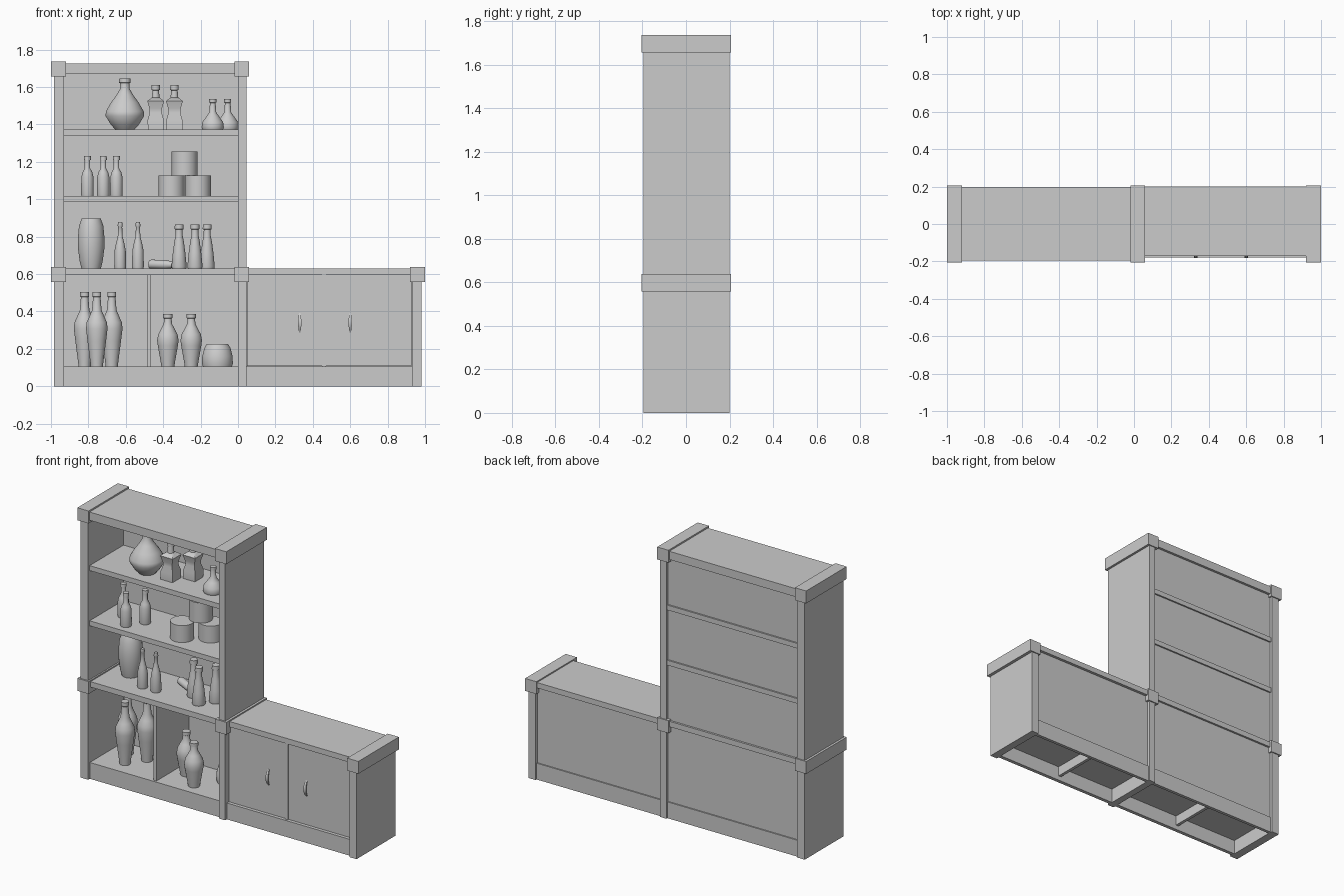
import bpy, bmesh, math
from mathutils import Matrix, Vector

if "Cube" in bpy.data.objects:
    bpy.data.objects.remove(bpy.data.objects["Cube"], do_unlink=True)

GREY = (0.6, 0.6, 0.6, 1.0)
mat = bpy.data.materials.new("plain grey")
mat.use_nodes = True
mat.diffuse_color = GREY
mat.node_tree.nodes["Principled BSDF"].inputs["Base Color"].default_value = GREY


def add_object(name, bm, smooth=False):
    bmesh.ops.recalc_face_normals(bm, faces=bm.faces)
    mesh = bpy.data.meshes.new(name)
    for f in bm.faces:
        f.smooth = smooth
    bm.to_mesh(mesh)
    bm.free()
    if smooth:
        mesh.set_sharp_from_angle(angle=math.radians(40))
    mesh.materials.append(mat)
    obj = bpy.data.objects.new(name, mesh)
    bpy.context.collection.objects.link(obj)
    return obj


def box(name, x, y, z):
    """Box from (min, max) ranges."""
    bm = bmesh.new()
    bmesh.ops.create_cube(bm, size=1)
    for v in bm.verts:
        v.co = [r[0] if c < 0 else r[1] for c, r in zip(v.co, (x, y, z))]
    return add_object(name, bm)


def lathe(name, profile, height, loc, sides=24):
    """Capped revolved shape; profile holds (radius, height fraction)."""
    bm = bmesh.new()
    grow = math.sqrt(2) if sides == 4 else 1
    rings = []
    for r, h in profile:
        rings.append([bm.verts.new((r * grow * math.cos(a), r * grow * math.sin(a), h * height))
                      for a in (math.tau * (i + 0.5) / sides for i in range(sides))])
    for low, high in zip(rings, rings[1:]):
        for i in range(sides):
            j = (i + 1) % sides
            bm.faces.new((low[i], low[j], high[j], high[i]))
    bm.faces.new(rings[0])
    bm.faces.new(rings[-1])
    obj = add_object(name, bm, smooth=True)
    obj.location = loc
    return obj


# Upright side panels
LEFT, MID, RIGHT = (-0.985, -0.93), (0, 0.045), (0.93, 0.98)
TALL, LOW = 1.73, 0.63
for name, x, top in (("outer_panel", LEFT, TALL), ("middle_panel", MID, TALL), ("end_panel", RIGHT, LOW)):
    box(name, x, (-0.195, 0.2), (0, top))

# Block mouldings around the panel tops
for name, x in (("outer", (-1, -0.92)), ("middle", (-0.02, 0.06)), ("end", (0.92, 1))):
    box(name + "_counter_cap", x, (-0.205, 0.207), (0.558, 0.638))
    if name != "end":
        box(name + "_top_cap", x, (-0.205, 0.207), (1.655, 1.735))

# Tall bay: top board, shelves, counter, back
BAY = (LEFT[1], MID[0])
SIDE_BAY = (MID[1], RIGHT[0])
box("top_board", BAY, (-0.195, 0.198), (1.672, 1.725))
for z in (1.34, 0.985):
    box("shelf", BAY, (-0.18, 0.192), (z, z + 0.032))
box("tall_bay_counter", BAY, (-0.185, 0.195), (0.595, LOW))
box("tall_back", BAY, (0.165, 0.182), (0.1, 1.68))

# Low bay counter and back
box("low_bay_counter", SIDE_BAY, (-0.17, 0.2), (0.595, LOW))
box("low_back", SIDE_BAY, (0.165, 0.182), (0.1, 0.6))

# Plinths, floors and dividers for both lower bays
for bay, x in ((BAY, (-0.485, -0.465)), (SIDE_BAY, (0.45, 0.47))):
    box("front_plinth", bay, (-0.178, -0.155), (0, 0.105))
    box("back_plinth", bay, (0.17, 0.19), (0, 0.105))
    box("floor", bay, (-0.16, 0.175), (0.093, 0.105))
    box("divider", x, (-0.165, 0.175), (0.03, 0.6))

# Doors with bowed handles
for name, x, hx in (("left", (0.047, 0.45), 0.33), ("right", (0.47, 0.928), 0.6)):
    box(name + "_door", x, (-0.16, -0.142), (0.107, 0.594))
    bm = bmesh.new()
    rings = []
    for i in range(9):
        t = i / 4 - 1
        y, z = -0.158 - 0.02 * (1 - t * t), 0.34 + 0.052 * t
        w = 0.004 + 0.005 * (1 - t * t)
        rings.append([bm.verts.new((hx + a, y + b, z)) for a, b in
                      ((-w, -0.003), (w, -0.003), (w, 0.004), (-w, 0.004))])
    for p, q in zip(rings, rings[1:]):
        for i in range(4):
            bm.faces.new((p[i], p[i - 1], q[i - 1], q[i]))
    bm.faces.new(rings[0])
    bm.faces.new(rings[-1])
    add_object(name + "_handle", bm, smooth=True)

# Vessel profiles
TALL_BOTTLE = [(0.032, 0), (0.035, 0.08), (0.05, 0.36), (0.058, 0.52), (0.055, 0.6), (0.04, 0.68),
               (0.026, 0.76), (0.02, 0.93), (0.024, 0.94), (0.024, 1)]
SHORT_BOTTLE = [(0.033, 0), (0.04, 0.15), (0.054, 0.42), (0.058, 0.52), (0.052, 0.63), (0.035, 0.74),
                (0.023, 0.82), (0.02, 0.92), (0.025, 0.93), (0.025, 1)]
POT = [(0.075, 0), (0.083, 0.2), (0.082, 0.5), (0.07, 0.85), (0.058, 1)]
VASE = [(0.052, 0), (0.062, 0.15), (0.071, 0.4), (0.072, 0.6), (0.066, 0.85), (0.055, 0.97), (0.052, 1)]
SLIM = [(0.03, 0), (0.032, 0.05), (0.03, 0.4), (0.022, 0.55), (0.013, 0.7), (0.011, 0.9), (0.014, 0.92), (0.011, 1)]
CONE = [(0.038, 0), (0.041, 0.05), (0.034, 0.35), (0.026, 0.6), (0.019, 0.75), (0.018, 0.88),
        (0.024, 0.89), (0.023, 1)]
SMALL = [(0.032, 0), (0.034, 0.05), (0.033, 0.48), (0.026, 0.6), (0.015, 0.7), (0.015, 0.9), (0.019, 0.91), (0.018, 1)]
CAN = [(0.07, 0), (0.07, 1)]
FLASK = [(0.05, 0), (0.075, 0.1), (0.104, 0.27), (0.102, 0.36), (0.075, 0.53), (0.045, 0.68),
         (0.026, 0.8), (0.025, 0.91), (0.031, 0.92), (0.03, 1)]
DROP = [(0.055, 0), (0.06, 0.08), (0.056, 0.25), (0.035, 0.43), (0.019, 0.57), (0.015, 0.88),
        (0.019, 0.89), (0.019, 1)]
SQUARE_BODY = [(0.042, 0), (0.043, 0.22), (0.032, 0.38), (0.034, 0.48), (0.045, 0.64), (0.02, 0.72)]
NECK = [(0.022, 0.68), (0.017, 0.88), (0.023, 0.89), (0.022, 1)]

# Vessels: name, profile, shelf height, vessel height, places
S1, S2, S3, S4 = 0.094, 0.629, 1.016, 1.371
for name, profile, z, height, places in (
        ("tall_bottle", TALL_BOTTLE, S1, 0.411, ((-0.82, 0.05), (-0.755, -0.07), (-0.675, 0.04))),
        ("short_bottle", SHORT_BOTTLE, S1, 0.291, ((-0.375, 0.01), (-0.25, -0.09))),
        ("pot", POT, S1, 0.131, ((-0.11, 0.08),)),
        ("vase", VASE, S2, 0.267, ((-0.785, 0.03),)),
        ("slim_bottle", SLIM, S2, 0.248, ((-0.63, -0.07), (-0.535, -0.07))),
        ("cone_bottle", CONE, S2, 0.237, ((-0.315, 0), (-0.23, -0.07), (-0.165, 0.01))),
        ("small_bottle", SMALL, S3, 0.214, ((-0.805, -0.015), (-0.72, -0.11), (-0.65, -0.015))),
        ("can", CAN, S3, 0.11, ((-0.355, -0.06), (-0.215, 0.03))),
        ("stacked_can", CAN, S3 + 0.11, 0.13, ((-0.285, 0.03),)),
        ("round_flask", FLASK, S4, 0.274, ((-0.605, -0.06),)),
        ("drop_flask", DROP, S4, 0.164, ((-0.135, -0.06), (-0.055, 0.03)))):
    for x, y in places:
        lathe(name, profile, height, (x, y, z))

# Square bottles with round necks
for x, y in ((-0.44, -0.055), (-0.34, 0.03)):
    lathe("square_bottle", SQUARE_BODY, 0.24, (x, y, S4), sides=4)
    lathe("square_bottle_neck", NECK, 0.24, (x, y, S4))

# Bottle lying on its side
start, end = Vector((-0.47, 0.09, S2 + 0.024)), Vector((-0.285, 0, S2 + 0.018))
lying = lathe("lying_bottle", [(r * 0.72, h) for r, h in SMALL], (end - start).length, start)
lying.rotation_euler = (end - start).to_track_quat('Z', 'Y').to_euler()
